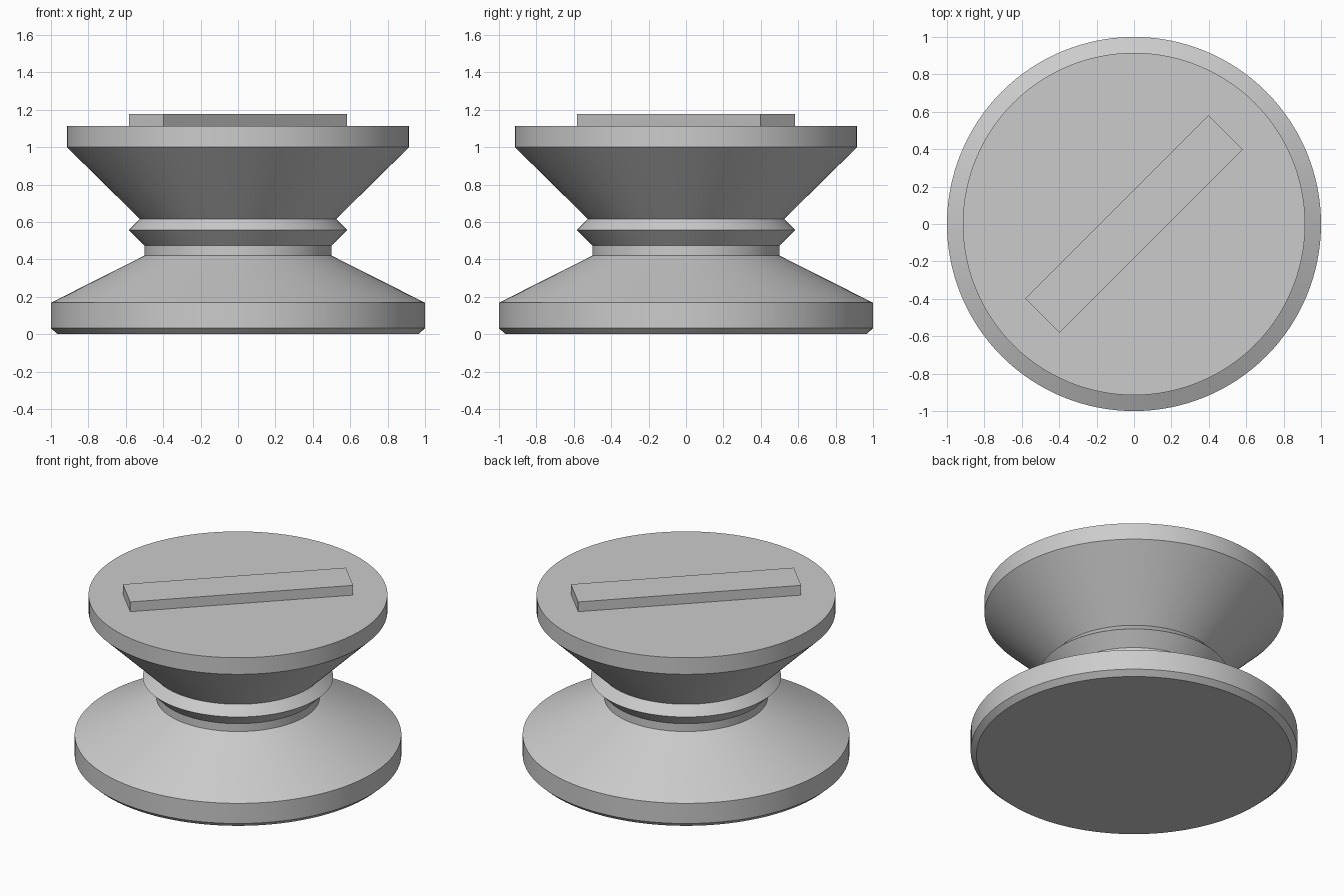
import bpy, bmesh, math

cube = bpy.data.objects.get("Cube")
if cube:
    bpy.data.objects.remove(cube, do_unlink=True)

grey = bpy.data.materials.new("plain_grey")
grey.use_nodes = True
colour = (0.6, 0.6, 0.6, 1)
grey.diffuse_color = colour
grey.node_tree.nodes["Principled BSDF"].inputs["Base Color"].default_value = colour


def finish(name, bm):
    bmesh.ops.recalc_face_normals(bm, faces=bm.faces)
    mesh = bpy.data.meshes.new(name)
    bm.to_mesh(mesh)
    bm.free()
    mesh.materials.append(grey)
    obj = bpy.data.objects.new(name, mesh)
    bpy.context.collection.objects.link(obj)
    return obj


def lathe(name, profile, sides=128):
    """Closed solid of revolution from (radius, height) pairs."""
    bm = bmesh.new()
    rings = []
    for r, z in profile:
        angles = [math.tau * i / sides for i in range(sides)]
        rings.append([bm.verts.new((r * math.cos(a), r * math.sin(a), z)) for a in angles])
    for low, high in zip(rings, rings[1:]):
        for i in range(sides):
            j = (i + 1) % sides
            bm.faces.new((low[i], low[j], high[j], high[i]))
    bm.faces.new(rings[0])
    bm.faces.new(rings[-1])
    obj = finish(name, bm)
    bpy.ops.object.select_all(action="DESELECT")
    obj.select_set(True)
    bpy.context.view_layer.objects.active = obj
    bpy.ops.object.shade_smooth_by_angle(angle=math.radians(20))
    return obj


# Turned body: chamfered foot, sloping base, neck, collar ring, flared head
lathe("knob_body", [
    (0.965, 0), (1, 0.032), (1, 0.168), (0.5, 0.42), (0.5, 0.473),
    (0.583, 0.557), (0.525, 0.616), (0.915, 1.0), (0.915, 1.112),
])

# Raised diagonal bar on the top face
bm = bmesh.new()
bmesh.ops.create_cube(bm, size=1)
bmesh.ops.scale(bm, vec=(1.386, 0.26, 0.078), verts=bm.verts)
bar = finish("pointer_bar", bm)
bar.location.z = 1.139
bar.rotation_euler.z = math.radians(45)
